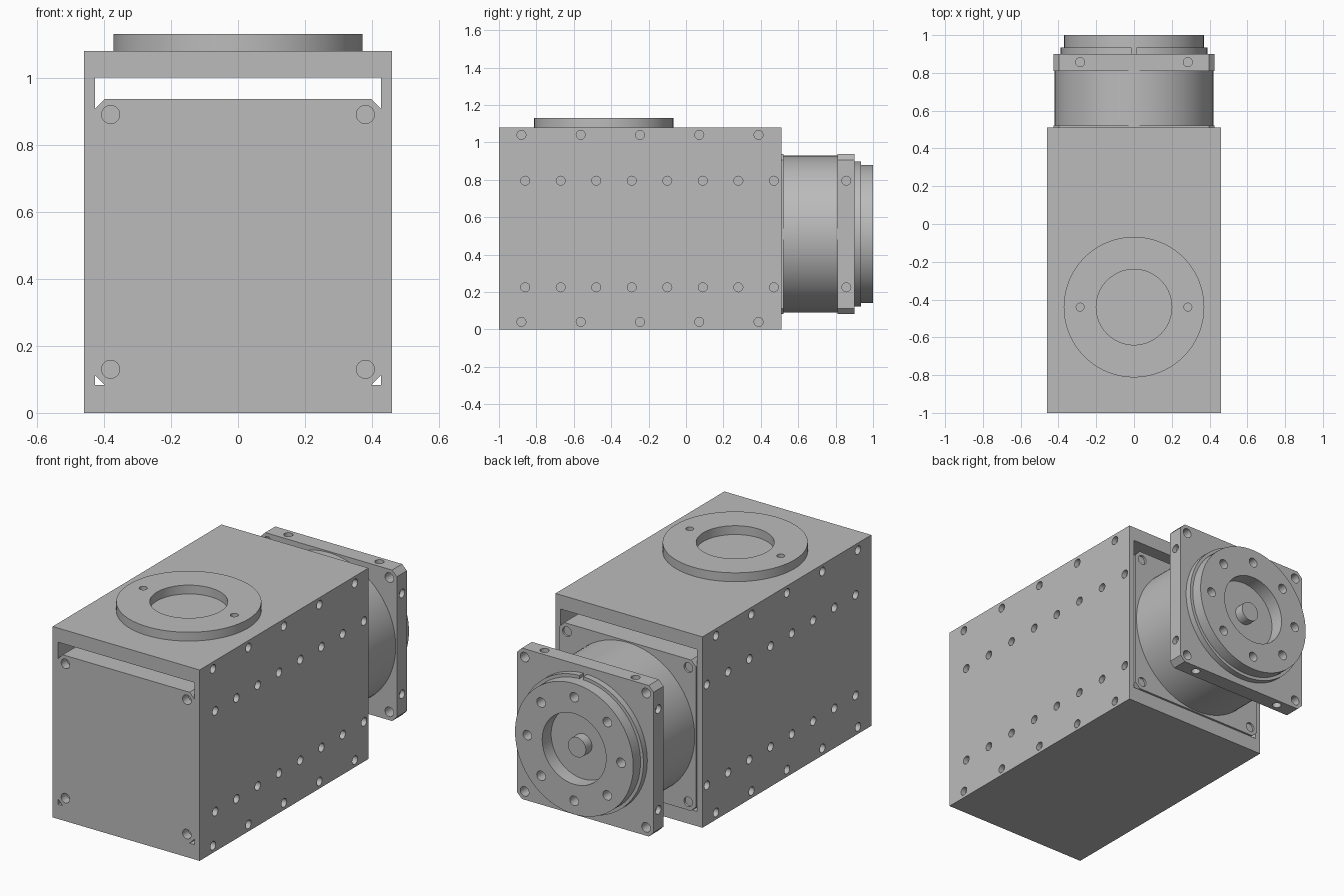
import bpy
import bmesh
from math import cos, sin, pi, radians
from mathutils import Matrix, Vector

if "Cube" in bpy.data.objects:
    bpy.data.objects.remove(bpy.data.objects["Cube"], do_unlink=True)

grey = bpy.data.materials.new("machined_grey")
grey.use_nodes = True
grey.diffuse_color = (0.5, 0.5, 0.5, 1)
grey.node_tree.nodes["Principled BSDF"].inputs["Base Color"].default_value = (0.5, 0.5, 0.5, 1)

AXIS = 0.51      # height of the motor axis
HALF = 0.427     # half width of the square flanges
TOP_Y = -0.44    # centre of the output ring on the lid


def make(name, bm):
    bmesh.ops.recalc_face_normals(bm, faces=bm.faces)
    mesh = bpy.data.meshes.new(name)
    bm.to_mesh(mesh)
    bm.free()
    obj = bpy.data.objects.new(name, mesh)
    bpy.context.collection.objects.link(obj)
    mesh.materials.append(grey)
    return obj


def add_box(bm, lo, hi):
    lo, hi = Vector(lo), Vector(hi)
    mat = Matrix.Translation((lo + hi) / 2) @ Matrix.Diagonal((*(hi - lo), 1))
    bmesh.ops.create_cube(bm, size=1, matrix=mat)


def add_cylinder(bm, start, end, radius, sides=24):
    start, end = Vector(start), Vector(end)
    axis = end - start
    turn = axis.to_track_quat('Z', 'Y').to_matrix().to_4x4()
    bmesh.ops.create_cone(bm, cap_ends=True, segments=sides, radius1=radius, radius2=radius,
                          depth=axis.length, matrix=Matrix.Translation((start + end) / 2) @ turn)


def add_prism(bm, outline, y0, y1):
    """Extrude an x-z outline along y."""
    face = bm.faces.new([bm.verts.new((x, y0, z)) for x, z in outline])
    out = bmesh.ops.extrude_face_region(bm, geom=[face])
    moved = [v for v in out["geom"] if isinstance(v, bmesh.types.BMVert)]
    bmesh.ops.translate(bm, verts=moved, vec=(0, y1 - y0, 0))


def cut(obj, bm):
    cutter = make(obj.name + "_cutter", bm)
    cutter.hide_render = True
    mod = obj.modifiers.new("holes", 'BOOLEAN')
    mod.operation, mod.solver, mod.object = 'DIFFERENCE', 'EXACT', cutter
    bpy.context.view_layer.objects.active = obj
    bpy.ops.object.modifier_apply(modifier=mod.name)
    bpy.data.objects.remove(cutter, do_unlink=True)


def smooth(obj):
    bpy.ops.object.select_all(action='DESELECT')
    obj.select_set(True)
    bpy.context.view_layer.objects.active = obj
    bpy.ops.object.shade_smooth_by_angle(angle=radians(30))


def square_flange(bm, y0, y1):
    c = HALF - 0.03
    corners = [(c, HALF), (HALF, c), (HALF, -c), (c, -HALF),
               (-c, -HALF), (-HALF, -c), (-HALF, c), (-c, HALF)]
    add_prism(bm, [(x, AXIS + z) for x, z in corners], y0, y1)


def corner_holes(bm, y0, y1):
    for x in (-0.38, 0.38):
        for z in (-0.38, 0.38):
            add_cylinder(bm, (x, y0, AXIS + z), (x, y1, AXIS + z), 0.027)


# Housing with the through slot and the open lower corners
bm = bmesh.new()
add_box(bm, (-0.46, -1, 0), (0.46, 0.51, 1.08))
housing = make("housing", bm)
bm = bmesh.new()
top = AXIS + HALF
add_prism(bm, [(-HALF, 1), (HALF, 1), (HALF, top - 0.03), (HALF - 0.03, top),
               (0.03 - HALF, top), (-HALF, top - 0.03)], -1.1, 0.6)
low = AXIS - HALF
for s in (-1, 1):
    add_prism(bm, [(s * HALF, low), (s * (HALF - 0.03), low), (s * HALF, low + 0.03)], -1.1, 0.6)
    # Screw holes in the side walls
    rows = [(-0.86 + 0.19 * i, z) for i in range(8) for z in (0.225, 0.795)]
    rows += [(-0.88 + 0.317 * i, z) for i in range(5) for z in (0.04, 1.04)]
    for y, z in rows:
        add_cylinder(bm, (s * 0.43, y, z), (s * 0.5, y, z), 0.024)
corner_holes(bm, -1.1, -0.95)
cut(housing, bm)
smooth(housing)

# Raised ring on the lid
bm = bmesh.new()
add_cylinder(bm, (0, TOP_Y, 1.08), (0, TOP_Y, 1.13), 0.372, 96)
lid_ring = make("lid_ring", bm)
bm = bmesh.new()
add_cylinder(bm, (0, TOP_Y, 1.0), (0, TOP_Y, 1.2), 0.2, 64)
for x in (-0.285, 0.285):
    add_cylinder(bm, (x, TOP_Y, 1.09), (x, TOP_Y, 1.2), 0.021)
cut(lid_ring, bm)
smooth(lid_ring)

# Thin mounting plate behind the housing
bm = bmesh.new()
square_flange(bm, 0.51, 0.522)
mounting_plate = make("mounting_plate", bm)
bm = bmesh.new()
corner_holes(bm, 0.5, 0.6)
cut(mounting_plate, bm)
smooth(mounting_plate)

# Round motor body
bm = bmesh.new()
add_cylinder(bm, (0, 0.52, AXIS), (0, 0.815, AXIS), 0.42, 96)
smooth(make("motor_body", bm))

# Square rear flange with corner and edge holes
bm = bmesh.new()
square_flange(bm, 0.81, 0.90)
rear_flange = make("rear_flange", bm)
bm = bmesh.new()
corner_holes(bm, 0.7, 1.0)
for s in (-1, 1):
    for d in (-0.285, 0.285):
        add_cylinder(bm, (s * 0.40, 0.857, AXIS + d), (s * 0.5, 0.857, AXIS + d), 0.024)
        add_cylinder(bm, (d, 0.857, AXIS + s * 0.40), (d, 0.857, AXIS + s * 0.5), 0.024)
cut(rear_flange, bm)
smooth(rear_flange)

# Split retaining ring
bm = bmesh.new()
add_cylinder(bm, (0, 0.90, AXIS), (0, 0.935, AXIS), 0.388, 96)
retaining_ring = make("retaining_ring", bm)
bm = bmesh.new()
add_box(bm, (-0.012, 0.8, AXIS + 0.37), (0.012, 1, AXIS + 0.5))
add_cylinder(bm, (0, 0.8, AXIS), (0, 1, AXIS), 0.36, 96)
cut(retaining_ring, bm)
smooth(retaining_ring)

# Output disc with centre recess and bolt circle
bm = bmesh.new()
add_cylinder(bm, (0, 0.89, AXIS), (0, 1, AXIS), 0.37, 96)
output_disc = make("output_disc", bm)
bm = bmesh.new()
add_cylinder(bm, (0, 0.92, AXIS), (0, 1.1, AXIS), 0.2, 64)
for i in range(8):
    x, z = 0.293 * cos(i * pi / 4), AXIS + 0.293 * sin(i * pi / 4)
    add_cylinder(bm, (x, 0.93, z), (x, 1.1, z), 0.027)
cut(output_disc, bm)
smooth(output_disc)

# Centre pin in the recess
bm = bmesh.new()
add_cylinder(bm, (0, 0.91, AXIS), (0, 0.975, AXIS), 0.056, 32)
smooth(make("centre_pin", bm))
